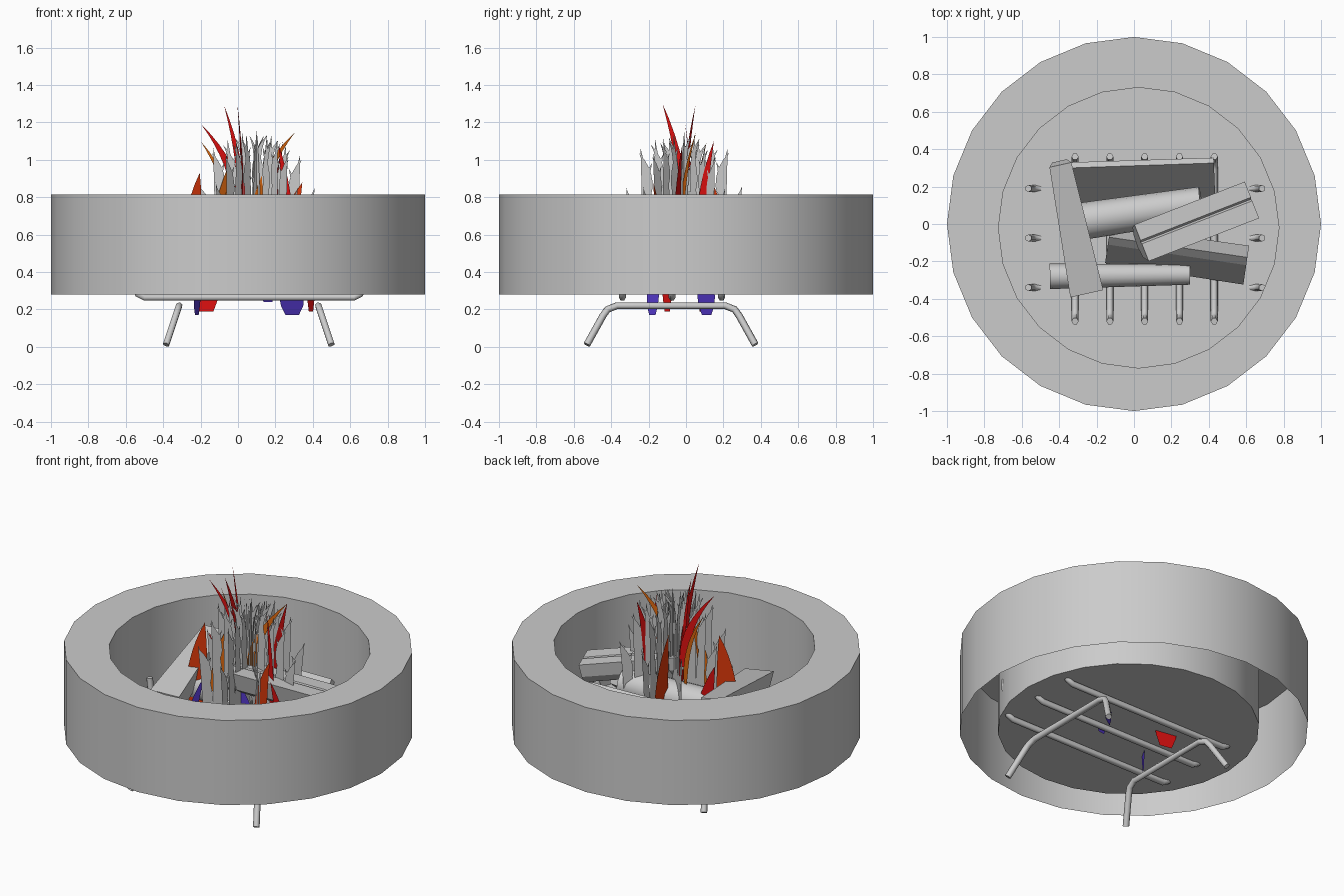
import bpy, bmesh, math, random
from mathutils import Vector

if "Cube" in bpy.data.objects:
    bpy.data.objects.remove(bpy.data.objects["Cube"])

random.seed(4)


def finish(name, bm, mat=None, smooth=False):
    me = bpy.data.meshes.new(name)
    bm.to_mesh(me)
    bm.free()
    ob = bpy.data.objects.new(name, me)
    bpy.context.collection.objects.link(ob)
    if mat:
        me.materials.append(mat)
    if smooth:
        bpy.ops.object.select_all(action='DESELECT')
        ob.select_set(True)
        bpy.context.view_layer.objects.active = ob
        bpy.ops.object.shade_smooth_by_angle(angle=math.radians(40))
    return ob


def colour(name, r, g, b):
    m = bpy.data.materials.new(name)
    m.diffuse_color = (r, g, b, 1)
    m.use_nodes = True
    m.node_tree.nodes["Principled BSDF"].inputs["Base Color"].default_value = m.diffuse_color
    return m


RED = colour("red", 0.72, 0.005, 0.005)
EMBER = colour("ember", 0.72, 0.04, 0.003)
ORANGE = colour("orange", 0.72, 0.14, 0.005)
BLUE = colour("blue", 0.09, 0.04, 0.6)

# Fire pit: outer wall, flat rim, inner wall and floor, open underneath
bm = bmesh.new()


def circle(r, z, cx=0, cy=0, n=24):
    return [bm.verts.new((cx + r * math.cos(2 * math.pi * i / n),
                          cy + r * math.sin(2 * math.pi * i / n), z)) for i in range(n)]


rings = [circle(1, 0.28), circle(1, 0.815),
         circle(0.75, 0.815, 0.025, -0.02), circle(0.75, 0.28, 0.025, -0.02)]
for a, b in zip(rings, rings[1:]):
    for i in range(24):
        j = (i + 1) % 24
        bm.faces.new((a[i], a[j], b[j], b[i]))
bm.faces.new(rings[3])
finish("pit_ring", bm, smooth=True)


# Grate: bent rods
def rod(name, pts, r=0.019):
    cu = bpy.data.curves.new(name, 'CURVE')
    cu.dimensions = '3D'
    cu.bevel_depth = r
    cu.bevel_resolution = 1
    cu.use_fill_caps = True
    sp = cu.splines.new('POLY')
    sp.points.add(len(pts) - 1)
    for p, co in zip(sp.points, pts):
        p.co = (*co, 1)
    ob = bpy.data.objects.new(name, cu)
    bpy.context.collection.objects.link(ob)
    bpy.ops.object.select_all(action='DESELECT')
    ob.select_set(True)
    bpy.context.view_layer.objects.active = ob
    bpy.ops.object.convert(target='MESH')


def cradle(lo, hi, z, top):
    """Straight rod profile with both ends turned up."""
    left = [(0, top), (0.015, z + 0.05), (0.03, z + 0.018), (0.065, z)]
    return [(lo + d, h) for d, h in left] + [(hi - d, h) for d, h in reversed(left)]


for y in (-0.34, -0.075, 0.19):
    rod("grate_long_bar", [(x, y, z) for x, z in cradle(-0.565, 0.685, 0.264, 0.5)])
for i in range(5):
    x = -0.315 + 0.186 * i
    rod("grate_cross_bar", [(x, y, z) for y, z in cradle(-0.52, 0.36, 0.305, 0.48)])

leg = [(-0.53, 0.012), (-0.445, 0.165), (-0.42, 0.2), (-0.37, 0.22),
       (0.21, 0.22), (0.26, 0.2), (0.285, 0.165), (0.37, 0.012)]
for top_x, spread in ((-0.315, -1), (0.43, 1)):
    rod("grate_leg", [(top_x + spread * 0.07 * (0.22 - z) / 0.21, y, z) for y, z in leg])


# Logs: a cross-section (sideways, up) swept between two points
def log(name, p0, p1, profile, taper=1.0, smooth=False):
    bm = bmesh.new()
    p0, p1 = Vector(p0), Vector(p1)
    d = (p1 - p0).normalized()
    side = Vector((0, 0, 1)).cross(d).normalized()
    up = d.cross(side)
    a, b = [[bm.verts.new(p + (side * u + up * v) * k) for u, v in profile]
            for p, k in ((p0, 1), (p1, taper))]
    n = len(profile)
    for i in range(n):
        j = (i + 1) % n
        bm.faces.new((a[i], a[j], b[j], b[i]))
    bm.faces.new(a)
    bm.faces.new(b)
    bmesh.ops.recalc_face_normals(bm, faces=bm.faces)
    finish(name, bm, smooth=smooth)


def disc(r, n=14):
    return [(r * math.cos(2 * math.pi * i / n), r * math.sin(2 * math.pi * i / n)) for i in range(n)]


log("back_split_log", (-0.33, 0.22, 0.46), (0.43, 0.25, 0.46),
    [(-0.11, -0.1), (0.09, -0.13), (0.11, 0.12), (0.08, 0.15)], 0.95)
log("left_split_log", (-0.395, 0.325, 0.67), (-0.255, -0.36, 0.53),
    [(-0.06, 0.05), (-0.04, -0.06), (0.04, -0.07), (0.06, 0.04)], 1.5)
log("middle_round_log", (-0.31, 0.01, 0.5), (0.36, 0.11, 0.54), disc(0.1), 0.9, True)
log("top_split_log", (0.03, -0.1, 0.7), (0.62, 0.13, 0.58),
    [(-0.11, 0.05), (-0.01, 0.05), (0, 0.03), (0.01, 0.05), (0.1, 0.05),
     (0.09, -0.03), (0.05, -0.08), (-0.02, -0.1), (-0.08, -0.06)])
log("right_split_log", (-0.14, -0.11, 0.43), (0.6, -0.22, 0.43),
    [(-0.1, -0.09), (0.03, -0.11), (0.1, -0.05), (0.04, 0.1), (0.0, 0.06)], 1.05)
log("front_round_log", (-0.45, -0.28, 0.39), (0.3, -0.27, 0.39), disc(0.068), 0.8, True)


# Flames: flat upright crescents lying in a vertical plane turned by an angle
def tongue(bm, c, ang, s0, bend, z0, z1, w, n=9, hook=2.2):
    ca, sa = math.cos(ang), math.sin(ang)
    prev = None
    for i in range(n + 1):
        t = i / n
        s = s0 + bend * t ** hook
        h = w * 1.6 * (t + 0.03) ** 0.4 * (1 - t) ** 0.9
        z = z0 + (z1 - z0) * t
        row = [bm.verts.new((c[0] + ca * (s + k * h), c[1] + sa * (s + k * h), z))
               for k in (-0.5, 0.5)]
        if prev:
            bm.faces.new((prev[0], prev[1], row[1], row[0]))
        prev = row


# Grey flame cards: crossing fans of curling tongues under a dome outline
centre = (0.1, -0.01)
for k in range(4):
    ang = math.pi * k / 4
    reach = 0.31
    bm = bmesh.new()
    for i in range(9):
        f = -1 + 2 * i / 8
        tip = 0.89 + 0.27 * math.sqrt(max(0, 1 - f * f)) - random.uniform(0, 0.05)
        s0 = f * reach * 0.8
        out = 1 if f >= 0 else -1
        tongue(bm, centre, ang, s0, f * reach * 0.2, 0.36, tip, 0.085)
        # small curls along the outline
        for m, q in enumerate((0.05, 0.15)):
            tongue(bm, centre, ang, s0 + out * 0.02 * m, out * (0.055 - 0.09 * m),
                   tip - 0.22 - q / 2, tip - q / 2, 0.05, 6, 3)
    finish("grey_flame_card", bm)

# Coloured flames: x, y, plane angle, bend, base z, tip z, width
flames = [
    ("tall_flame", RED, 0.03, 0.0, 75, -0.13, 0.55, 1.30, 0.07),
    ("tall_flame", RED, 0.03, -0.01, 150, 0.12, 0.6, 1.29, 0.06),
    ("tall_flame", RED, 0.0, 0.03, 10, -0.2, 0.7, 1.19, 0.07),
    ("side_flame", ORANGE, 0.1, -0.02, 20, 0.22, 0.65, 1.15, 0.08),
    ("side_flame", ORANGE, -0.03, 0.05, -20, -0.18, 0.6, 1.10, 0.06),
    ("side_flame", RED, 0.2, 0.08, 60, 0.08, 0.55, 1.10, 0.08),
    ("side_flame", RED, 0.27, -0.05, -30, -0.06, 0.5, 1.08, 0.09),
    ("side_flame", ORANGE, -0.12, -0.05, 35, 0.09, 0.4, 0.98, 0.11),
    ("low_flame", EMBER, -0.25, -0.06, 25, 0.05, 0.4, 0.93, 0.16),
    ("low_flame", EMBER, 0.25, -0.14, -20, 0.1, 0.4, 0.88, 0.16),
    ("low_flame", EMBER, 0.05, 0.18, 80, -0.06, 0.4, 0.92, 0.14),
    ("base_flame", RED, -0.17, 0.08, -10, -0.1, 0.19, 0.8, 0.2),
    ("base_flame", RED, 0.39, -0.1, 50, -0.08, 0.19, 0.75, 0.09),
    ("base_flame", BLUE, 0.29, 0.11, 35, -0.1, 0.17, 0.6, 0.22),
    ("base_flame", BLUE, -0.22, -0.18, 60, 0.1, 0.17, 0.62, 0.1),
    ("base_flame", BLUE, 0.16, -0.1, 10, -0.07, 0.24, 0.65, 0.12),
]
for name, mat, x, y, deg, bend, z0, z1, w in flames:
    bm = bmesh.new()
    tongue(bm, (x, y), math.radians(deg), 0, bend, z0, z1, w)
    finish(name, bm, mat)
